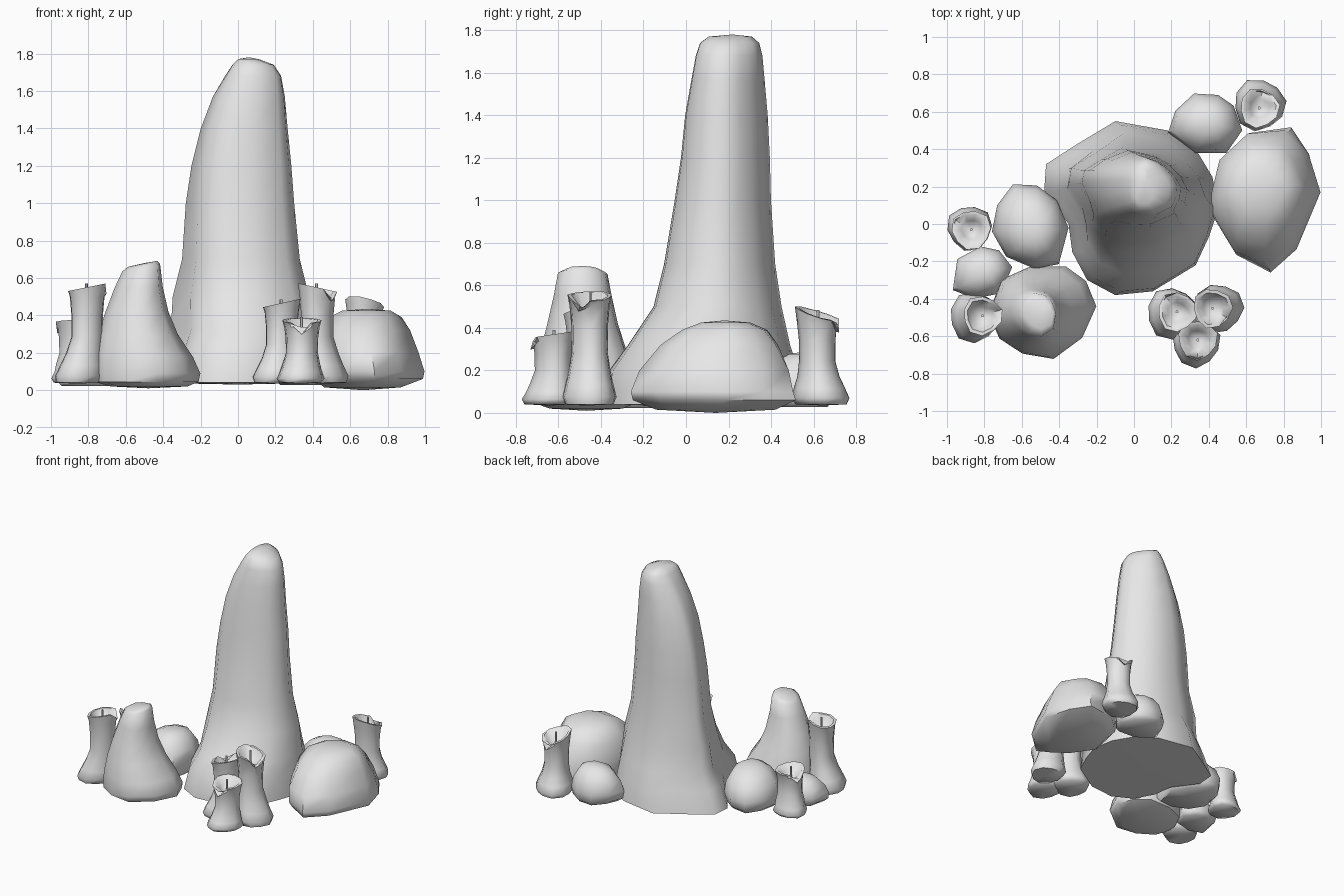
import bpy, bmesh
from math import cos, sin, pi, atan2, radians

cube = bpy.data.objects.get("Cube")
if cube:
    bpy.data.objects.remove(cube)

stone = bpy.data.materials.new("pale grey stone")
stone.use_nodes = True
GREY = (0.8, 0.8, 0.8, 1)
stone.diffuse_color = GREY
stone.node_tree.nodes["Principled BSDF"].inputs["Base Color"].default_value = GREY


def skin(name, rings, bottom, top, sharp=55):
    """Join equal rings of points into a closed skin with a fan at each end."""
    bm = bmesh.new()
    loops = [[bm.verts.new(p) for p in ring] for ring in rings]
    n = len(loops[0])
    for low, high in zip(loops, loops[1:]):
        for i in range(n):
            j = (i + 1) % n
            bm.faces.new((low[i], low[j], high[j], high[i]))
    b, t = bm.verts.new(bottom), bm.verts.new(top)
    for i in range(n):
        j = (i + 1) % n
        bm.faces.new((loops[0][j], loops[0][i], b))
        bm.faces.new((loops[-1][i], loops[-1][j], t))
    bmesh.ops.recalc_face_normals(bm, faces=bm.faces)
    for f in bm.faces:
        f.smooth = True
    mesh = bpy.data.meshes.new(name)
    bm.to_mesh(mesh)
    bm.free()
    mesh.set_sharp_from_angle(angle=radians(sharp))
    mesh.materials.append(stone)
    obj = bpy.data.objects.new(name, mesh)
    bpy.context.collection.objects.link(obj)


def rock(name, outline, levels, bottom, top, corners=(0, 0, 0, 0)):
    """Stack an irregular footprint, rounding it off with height.
    Each level is z, x min, x max, y min, y max and an optional x tilt.
    Corners bulge or flatten the rounded section, counterclockwise from +x +y."""
    xs, ys = zip(*outline)
    cx, cy = (min(xs) + max(xs)) / 2, (min(ys) + max(ys)) / 2
    rx, ry = max(xs) - cx, max(ys) - cy
    unit = [((x - cx) / rx, (y - cy) / ry) for x, y in outline]
    rings = []
    for k, (z, x0, x1, y0, y1, *tilt) in enumerate(levels):
        blend = 0.9 * k / (len(levels) - 1)
        slope = tilt[0] if tilt else 0
        ring = []
        for u, v in unit:
            a = atan2(v, u) % (2 * pi)
            rad = 1 + abs(sin(2 * a)) * corners[int(a / (pi / 2)) % 4]
            u += (rad * cos(a) - u) * blend
            v += (rad * sin(a) - v) * blend
            dx = u * (x1 - x0) / 2
            ring.append(((x0 + x1) / 2 + dx, (y0 + y1) / 2 + v * (y1 - y0) / 2, z + slope * dx))
        rings.append(ring)
    skin(name, rings, bottom, top)


def boulder(name, outline, height, peak=(0, 0)):
    """Low rounded stone made from its footprint, its peak shifted sideways."""
    xs, ys = zip(*outline)
    x0, x1, y0, y1 = min(xs), max(xs), min(ys), max(ys)
    cx, cy = (x0 + x1) / 2, (y0 + y1) / 2
    levels = []
    for f, s in ((0.1, 0.8), (0.2, 0.95), (0.4, 1), (0.65, 0.9), (0.87, 0.65), (0.97, 0.35)):
        mx, my = cx + peak[0] * (1 - s), cy + peak[1] * (1 - s)
        levels.append((height * f, mx + (x0 - cx) * s, mx + (x1 - cx) * s,
                       my + (y0 - cy) * s, my + (y1 - cy) * s))
    rock(name, outline, levels, (cx, cy, 0.03), (cx + peak[0], cy + peak[1], height))


def candle(name, base, foot, rim, height, slope, notch):
    """Melted candle: flared foot, slim waist, tilted notched rim, hollow cup and wick."""
    n, r, z0 = 10, 0.105, 0.04
    profile = ((0, foot * 0.88), (0.07, foot), (0.18, foot * 0.88), (0.31, 0.1), (0.48, 0.086),
               (0.72, 0.087), (0.9, 0.095), (1, r), (1, r * 0.82), (0.86, r * 0.5))
    rings = []
    for k, (f, rad) in enumerate(profile):
        t = min(1, f * 2.2)
        cx, cy = (b + (p - b) * t for b, p in zip(base, rim))
        ring = []
        for i in range(n):
            a = 2 * pi * i / n + notch
            wob = 1 + 0.07 * cos(3 * a + foot * 90)
            x, y = rad * wob * cos(a), rad * wob * sin(a)
            z = z0 + (height - z0) * f
            if k in (7, 8):
                z += slope[0] * x + slope[1] * y - (0.055 if i == 0 else 0)
            ring.append((cx + x, cy + y, z))
        rings.append(ring)
    skin(name, rings, (*base, 0.035), (*rim, height - 0.085), 60)
    wick = [[(rim[0] + 0.008 * cos(i * pi / 3), rim[1] + 0.008 * sin(i * pi / 3), z)
             for i in range(6)] for z in (height - 0.09, height + 0.02)]
    skin(name + "_wick", wick, (*rim, height - 0.09), (*rim, height + 0.02))


# Tall central spire
rock("tall_spire",
     [(0.45, 0.08), (0.42, 0.25), (0.33, 0.4), (0.18, 0.5), (-0.1, 0.55), (-0.3, 0.43),
      (-0.47, 0.32), (-0.48, 0.18), (-0.35, 0), (-0.33, -0.15), (-0.25, -0.3),
      (-0.1, -0.38), (0.1, -0.36), (0.33, -0.22), (0.4, -0.07)],
     [(0.04, -0.48, 0.45, -0.38, 0.55), (0.2, -0.42, 0.43, -0.36, 0.53),
      (0.32, -0.36, 0.41, -0.27, 0.49), (0.5, -0.35, 0.38, -0.15, 0.45),
      (0.7, -0.3, 0.33, -0.1, 0.42), (1, -0.28, 0.3, -0.05, 0.4),
      (1.2, -0.25, 0.285, -0.02, 0.395), (1.4, -0.2, 0.265, 0, 0.385),
      (1.57, -0.135, 0.25, 0.03, 0.37), (1.68, -0.07, 0.23, 0.05, 0.36),
      (1.74, -0.03, 0.19, 0.07, 0.345), (1.77, 0.0, 0.11, 0.11, 0.31)],
     (0, 0.08, 0.03), (0.06, 0.22, 1.78), (-0.24, 0.03, 0.15, 0.12))

# Short leaning spire
rock("short_spire",
     [(-0.2, -0.44), (-0.25, -0.3), (-0.36, -0.22), (-0.55, -0.23), (-0.7, -0.3),
      (-0.78, -0.48), (-0.73, -0.62), (-0.6, -0.7), (-0.43, -0.72), (-0.29, -0.6)],
     [(0.02, -0.68, -0.27, -0.64, -0.3), (0.045, -0.77, -0.21, -0.71, -0.23),
      (0.09, -0.78, -0.2, -0.72, -0.22), (0.18, -0.775, -0.24, -0.71, -0.24),
      (0.3, -0.75, -0.32, -0.68, -0.28), (0.42, -0.71, -0.37, -0.65, -0.32),
      (0.55, -0.66, -0.4, -0.62, -0.35), (0.655, -0.62, -0.415, -0.6, -0.37, 0.2),
      (0.675, -0.59, -0.43, -0.56, -0.41, 0.2)],
     (-0.48, -0.47, 0.01), (-0.5, -0.48, 0.68), (-0.06, 0.12, -0.2, 0.12))

# Large boulder
rock("large_boulder",
     [(1, 0.17), (0.95, 0.38), (0.85, 0.53), (0.62, 0.48), (0.46, 0.34), (0.4, 0.08),
      (0.56, -0.14), (0.73, -0.26), (0.86, -0.12)],
     [(0.015, 0.46, 0.87, -0.14, 0.42), (0.06, 0.41, 0.99, -0.25, 0.53),
      (0.1, 0.4, 1, -0.26, 0.53), (0.2, 0.4, 0.97, -0.22, 0.52),
      (0.32, 0.44, 0.925, -0.12, 0.46), (0.39, 0.49, 0.88, -0.02, 0.4),
      (0.425, 0.56, 0.82, 0.07, 0.31)],
     (0.67, 0.14, 0), (0.69, 0.18, 0.435), (-0.16, -0.05, 0.1, 0))

# Smaller boulders
boulder("side_boulder",
        [(-0.35, -0.02), (-0.42, 0.12), (-0.52, 0.2), (-0.65, 0.22), (-0.73, 0.1),
         (-0.76, -0.04), (-0.68, -0.17), (-0.53, -0.24), (-0.39, -0.23)], 0.325, (0.04, -0.04))
boulder("small_side_boulder",
        [(-0.65, -0.23), (-0.72, -0.14), (-0.82, -0.12), (-0.94, -0.19),
         (-0.98, -0.36), (-0.85, -0.4), (-0.71, -0.37)], 0.22, (0.03, 0))
boulder("back_boulder",
        [(0.58, 0.5), (0.53, 0.63), (0.45, 0.69), (0.32, 0.7), (0.23, 0.6),
         (0.18, 0.49), (0.32, 0.38), (0.5, 0.37)], 0.285, (0.03, 0))

# Candles: foot centre, foot radius, rim centre, height, rim slope, notch direction
candle("front_candle_middle", (0.2, -0.48), 0.137, (0.23, -0.47), 0.465, (0.22, 0), 2.2)
candle("front_candle_tall", (0.46, -0.45), 0.13, (0.42, -0.45), 0.55, (-0.22, 0), -0.6)
candle("front_candle_short", (0.33, -0.64), 0.128, (0.34, -0.62), 0.37, (0, 0.15), -pi / 2)
candle("back_candle", (0.67, 0.64), 0.138, (0.67, 0.62), 0.465, (-0.15, -0.3), 1.4)
candle("side_candle_short", (-0.88, -0.02), 0.12, (-0.87, -0.03), 0.365, (0, -0.1), 2.6)
candle("side_candle_tall", (-0.86, -0.5), 0.135, (-0.81, -0.49), 0.55, (0.2, 0), 0.3)
